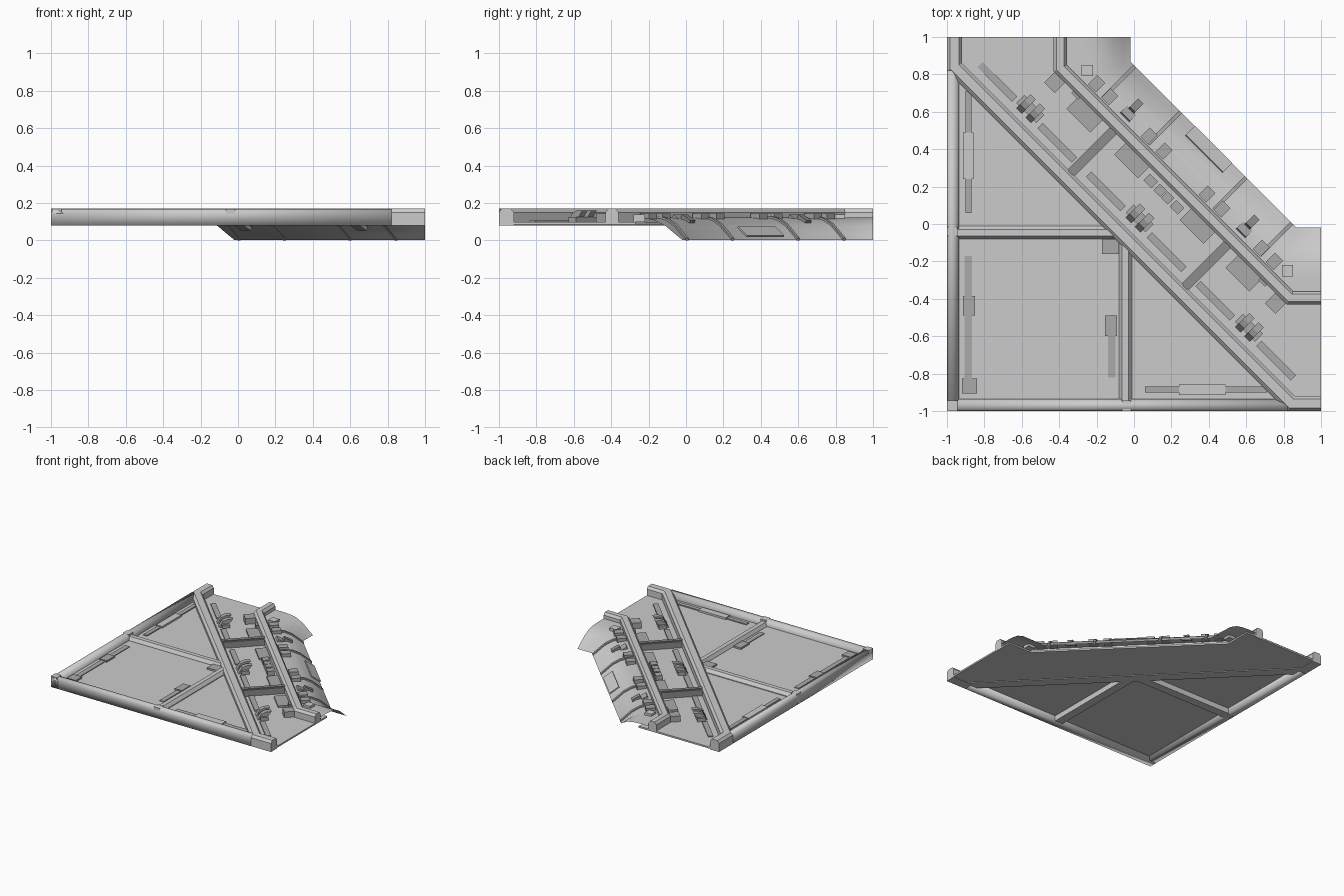
import bpy, bmesh, math
from mathutils import Matrix

if "Cube" in bpy.data.objects:
    bpy.data.objects.remove(bpy.data.objects["Cube"])

R2 = math.sqrt(2)


def grey(name, v):
    m = bpy.data.materials.new(name)
    m.diffuse_color = (v, v, v, 1)
    m.use_nodes = True
    m.node_tree.nodes["Principled BSDF"].inputs["Base Color"].default_value = m.diffuse_color
    return m


MID, DARK = grey("mid_grey", .40), grey("dark_grey", .27)
SHADES = {"triangle_strip": MID, "square_strip": MID, "square_latch": MID, "floor_strip": MID,
          "floor_pad": MID, "end_block": MID, "small_block": MID, "ridge_stud": MID,
          "wedge_bracket": MID, "bracket_base": MID, "cross_beam": DARK, "cross_beam_cap": DARK,
          "ramp_clip": MID, "ramp_clip_grip": DARK, "ramp_rib": MID}
SMOOTH = {"outer_wall", "curved_ramp"}


def make(name, bm, recalc=True):
    if recalc:
        bmesh.ops.recalc_face_normals(bm, faces=bm.faces)
    for f in bm.faces:
        f.smooth = name in SMOOTH
    me = bpy.data.meshes.new(name)
    bm.to_mesh(me)
    bm.free()
    if name in SHADES:
        me.materials.append(SHADES[name])
    ob = bpy.data.objects.new(name, me)
    bpy.context.collection.objects.link(ob)
    return ob


def loft(name, rings):
    """Skin a row of closed rings and cap both ends."""
    bm = bmesh.new()
    vs = [[bm.verts.new(p) for p in r] for r in rings]
    n = len(rings[0])
    for a, b in zip(vs, vs[1:]):
        for i in range(n):
            j = (i + 1) % n
            bm.faces.new((a[i], a[j], b[j], b[i]))
    bm.faces.new(vs[0])
    bm.faces.new(vs[-1])
    return make(name, bm)


def bend_rings(prof):
    """Stations of a straight - diagonal - straight sweep of (end offset, bend, z)."""
    return [[(c, 1, z) for c, b, z in prof], [(c, b, z) for c, b, z in prof],
            [(b, c, z) for c, b, z in prof], [(1, c, z) for c, b, z in prof]]


def bent(name, prof):
    return loft(name, bend_rings(prof))


def sheet(name, rings, up):
    """Single-sided surface through open rows of points, facing up or down."""
    bm = bmesh.new()
    vs = [[bm.verts.new(p) for p in r] for r in rings]
    for a, b in zip(vs, vs[1:]):
        for i in range(len(a) - 1):
            quad = [a[i], a[i + 1], b[i + 1], b[i]]
            f = bm.faces.new(list(dict.fromkeys(quad)))
            f.normal_update()
            if (f.normal.z > 0) != up:
                f.normal_flip()
    return make(name, bm, False)


def flat(name, pts, z, up):
    bm = bmesh.new()
    f = bm.faces.new([bm.verts.new((x, y, z)) for x, y in pts])
    f.normal_update()
    if (f.normal.z > 0) != up:
        f.normal_flip()
    return make(name, bm, False)


def prism(name, pts, z0, z1):
    return loft(name, [[(x, y, z) for x, y in pts] for z in (z0, z1)])


def box(name, x0, x1, y0, y1, z0, z1):
    return prism(name, [(x0, y0), (x1, y0), (x1, y1), (x0, y1)], z0, z1)


def both(name, x0, x1, y0, y1, z0, z1):
    """Box and its reflection across the plan diagonal."""
    box(name, x0, x1, y0, y1, z0, z1)
    box(name, y0, y1, x0, x1, z0, z1)


def diag(name, x, y, length, width, z0, z1, tilt=0):
    """Box aligned with the diagonal, optionally tilted down the ramp."""
    bm = bmesh.new()
    m = (Matrix.Translation((x, y, (z0 + z1) / 2)) @ Matrix.Rotation(-math.pi / 4, 4, 'Z')
         @ Matrix.Rotation(tilt, 4, 'X') @ Matrix.Diagonal((length, width, z1 - z0, 1)))
    bmesh.ops.create_cube(bm, size=1, matrix=m)
    return make(name, bm)


def diag_pair(name, x, y, *a):
    diag(name, x, y, *a)
    diag(name, y, x, *a)


def wall(name, prof, t0, t1, swap):
    """Straight chamfered wall along x, or along y when swapped."""
    return loft(name, [[(p, t, z) if swap else (t, p, z) for p, z in prof] for t in (t0, t1)])


# outer walls and the two inner dividers
outer = [(-1, .08), (-1, .145), (-.99, .168), (-.96, .168), (-.935, .145), (-.935, .08)]
inner = [(-.08, .08), (-.08, .13), (-.065, .155), (-.03, .155), (-.01, .13), (-.01, .08)]
for swap in (False, True):
    wall("outer_wall", outer, -1, .82, swap)
    wall("divider", inner, -.97, -.08, swap)

# corner posts
box("corner_post", -1, -.945, -1, -.945, .08, .17)
both("divider_post", -1, -.945, -.065, -.015, .08, .168)

# recessed panels; the triangles are single-sided and face down
box("square_panel", -.94, -.075, -.94, -.075, .118, .126)
tri = [(-.94, .80), (-.94, -.015), (-.10, -.015)]
flat("triangle_panel", tri, .124, False)
flat("triangle_panel", [(y, x) for x, y in tri], .124, False)

# panel edge strips and latches
both("triangle_strip", -.902, -.868, .06, .71, .126, .134)
both("triangle_latch", -.913, -.857, .24, .49, .126, .141)
box("square_strip", -.905, -.865, -.90, -.17, .126, .132)
box("square_latch", -.915, -.85, -.49, -.385, .126, .140)
box("square_latch", -.92, -.84, -.905, -.825, .126, .140)
box("square_strip", -.14, -.10, -.82, -.50, .126, .132)
box("square_latch", -.155, -.09, -.60, -.49, .126, .140)
box("square_latch", -.17, -.08, -.16, -.08, .126, .140)

# channel floor, with a down-facing sheet over its back end
bent("channel_floor", [(-.96, .83, .085), (-.96, .83, .098), (-.27, .79, .098), (-.27, .79, .085)])
flat("floor_end_sheet", [(-.92, .8), (-.43, .8), (-.43, 1), (-.92, 1)], .1, False)

# bent diagonal beams
bent("long_beam", [(-1, .82, .08), (-1, .82, .15), (-.985, .83, .17), (-.935, .85, .17),
                   (-.92, .86, .15), (-.92, .86, .08)])
bent("ridge_beam", [(-.43, .815, .09), (-.43, .815, .15), (-.415, .825, .17), (-.375, .845, .17),
                    (-.36, .85, .15), (-.36, .85, .09)])

# curved single-sided ramp sweeping down to the outer edge
top = [(-.36, .76, .122), (-.28, .785, .122), (-.22, .79, .118), (-.17, .81, .108),
       (-.11, .835, .078), (-.06, .855, .036), (-.02, .87, .003)]
sheet("curved_ramp", bend_rings(top), True)

# ramp ribs follow the curve
for k in (-.84, -.35, .35, .84):
    rings = []
    for c, b, z in top[1:]:
        s = c + b
        rings.append([((s + d) / 2, (s - d) / 2, z + h)
                      for d, h in ((k - .015, -.003), (k + .015, -.003),
                                   (k + .015, .011), (k - .015, .011))])
    loft("ramp_rib", rings)

# ramp plates and clips
TILT = -math.radians(35)
diag("ramp_plate", .40, .40, .28, .085, .044, .052, TILT)
diag_pair("ramp_clip", .0, .62, .07, .15, .085, .105, -math.radians(27))
diag_pair("ramp_clip_grip", .01, .63, .04, .07, .095, .125, -math.radians(27))
both("ramp_end_block", -.28, -.22, .79, .85, .098, .14)

# cross beams in the channel
for k in (-.61, .61):
    s = .165
    diag("cross_beam", (s + k) / 2, (s - k) / 2, .05, .33, .095, .148)
    diag("cross_beam_cap", (s + k) / 2, (s - k) / 2, .03, .33, .148, .156)

# floor strips beside the long beam
for x, y in ((-.73, .76), (-.41, .435), (-.15, .175)):
    diag_pair("floor_strip", x, y, .26, .04, .098, .108)

# wedge brackets
for k in (-1.17, 0, 1.17):
    for off in (-.035, .035):
        rings = []
        for w in (-.02, .02):
            d = k + (off + w) * R2
            rings.append([((s + d) / 2, (s - d) / 2, z) for s, z in
                          ((-.01, .098), (.03, .145), (.08, .16), (.14, .16), (.10, .125), (.10, .098))])
        loft("wedge_bracket", rings)
    diag("bracket_base", (.06 + k) / 2, (.06 - k) / 2, .15, .06, .098, .125)

# pads and small blocks beside the ridge beam
diag_pair("floor_pad", -.26, .59, .18, .105, .098, .112)
diag_pair("floor_pad", -.01, .34, .18, .09, .098, .112)
diag_pair("end_block", -.42, .76, .08, .09, .098, .145)
for x, y, w in ((.09, .23, .06), (.14, .18, .05), (-.30, .70, .05)):
    diag_pair("small_block", x, y, w, .05, .098, .135)

# studs between the ridge beam and the ramp
for x, y in ((-.20, .75), (-.13, .68), (.08, .47), (.16, .39)):
    diag_pair("ridge_stud", x, y, .06, .07, .115, .145)
